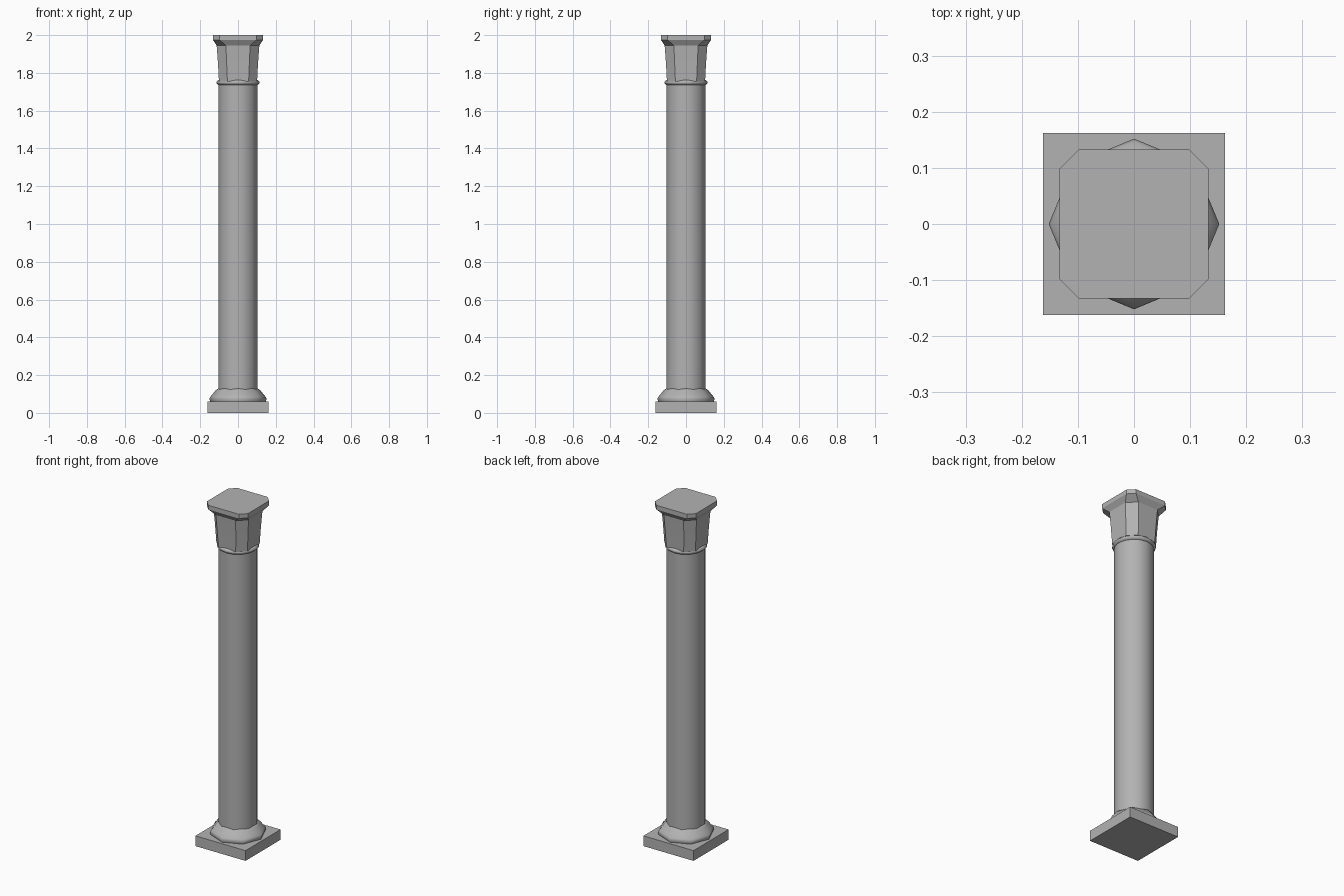
import bpy, math

cube = bpy.data.objects.get("Cube")
if cube:
    bpy.data.objects.remove(cube)

stone = bpy.data.materials.new("grey stone")
stone.use_nodes = True
stone.diffuse_color = (0.45, 0.45, 0.45, 1)
stone.node_tree.nodes["Principled BSDF"].inputs["Base Color"].default_value = (0.45, 0.45, 0.45, 1)


def loft(name, rings, smooth=None):
    """Skin a stack of equal-length rings and cap both ends."""
    n = len(rings[0])
    verts = [p for ring in rings for p in ring]
    faces = [list(range(n))[::-1], [len(verts) - n + i for i in range(n)]]
    for r in range(len(rings) - 1):
        for i in range(n):
            j = (i + 1) % n
            faces.append([r * n + i, r * n + j, (r + 1) * n + j, (r + 1) * n + i])
    mesh = bpy.data.meshes.new(name)
    mesh.from_pydata(verts, [], faces)
    mesh.materials.append(stone)
    obj = bpy.data.objects.new(name, mesh)
    bpy.context.collection.objects.link(obj)
    if smooth:
        bpy.ops.object.select_all(action="DESELECT")
        obj.select_set(True)
        bpy.context.view_layer.objects.active = obj
        bpy.ops.object.shade_smooth_by_angle(angle=math.radians(smooth))
    return obj


def circle(radius, z, sides):
    return [(radius * math.cos(math.tau * i / sides),
             radius * math.sin(math.tau * i / sides), z) for i in range(sides)]


def chamfered(half, inner, z):
    """Square ring with cut corners."""
    quarter = [(half, -inner), (half, inner)]
    ring = []
    for _ in range(4):
        ring += [(x, y, z) for x, y in quarter]
        quarter = [(-y, x) for x, y in quarter]
    return ring


def turned(name, profile, sides, smooth):
    return loft(name, [circle(r, z, sides) for r, z in profile], smooth)


# Square plinth
bpy.ops.mesh.primitive_cube_add(size=1, location=(0, 0, 0.03))
plinth = bpy.context.object
plinth.name = "plinth"
plinth.scale = (0.324, 0.324, 0.06)
plinth.data.materials.append(stone)

# Eight-sided moulded base
turned("base_moulding", [(0.147, 0.06), (0.152, 0.075), (0.147, 0.085),
                         (0.138, 0.095), (0.118, 0.12), (0.104, 0.13)], 8, 50)

# Round shaft and collar
turned("shaft", [(0.104, 0.12), (0.104, 1.745)], 16, 50)
turned("collar", [(0.104, 1.735), (0.114, 1.745), (0.114, 1.752), (0.104, 1.762)], 16, 50)

# Flared capital with cut corners
loft("capital", [chamfered(h, i, z) for h, i, z in [
    (0.101, 0.056, 1.755), (0.106, 0.060, 1.85), (0.113, 0.064, 1.945),
    (0.133, 0.098, 1.975), (0.133, 0.098, 2.0)]], 20)
